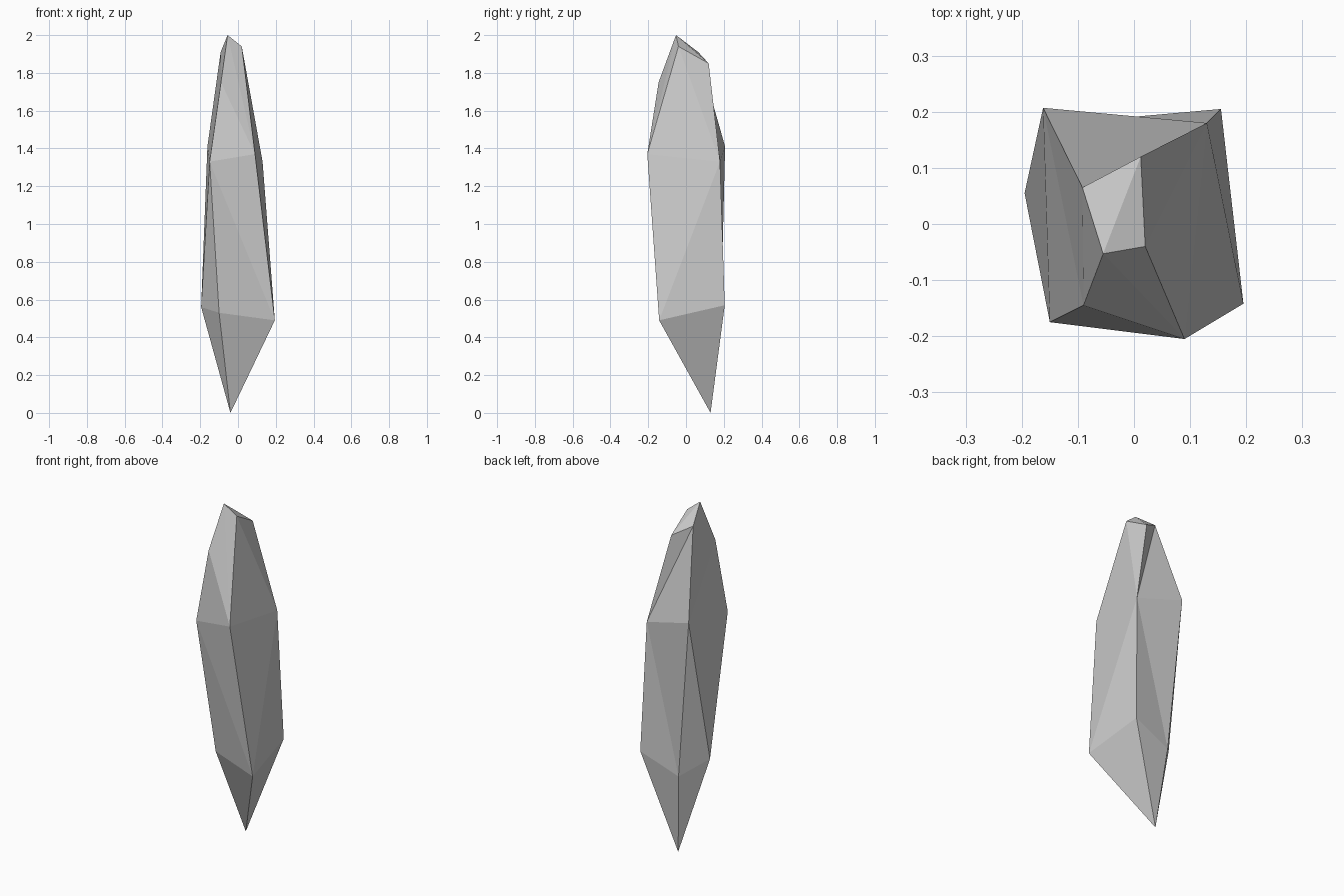
import bpy, bmesh

if "Cube" in bpy.data.objects:
    bpy.data.objects.remove(bpy.data.objects["Cube"])

bm = bmesh.new()


def ring(points):
    return [bm.verts.new(p) for p in points]


def stitch(lower, upper, steps):
    """Triangulate between two closed rings; each step advances l(ower) or u(pper)."""
    i = j = 0
    for s in steps:
        a, b = lower[i % len(lower)], upper[j % len(upper)]
        if s == "l":
            i += 1
            c = lower[i % len(lower)]
        else:
            j += 1
            c = upper[j % len(upper)]
        bm.faces.new((a, c, b))


def fan(centre, rim):
    for a, b in zip(rim, rim[1:]):
        bm.faces.new((centre, a, b))


# Irregular crystal cross-sections, counter-clockwise from the front left
tip = bm.verts.new((-0.04, 0.13, 0.0))
waist = ring([(-0.10, -0.065, 0.53), (0.195, -0.142, 0.49), (0.155, 0.205, 0.57),
              (-0.08, 0.184, 0.475), (-0.195, 0.055, 0.56)])
shoulder = ring([(-0.15, -0.175, 1.33), (0.09, -0.205, 1.37),
                 (0.13, 0.18, 1.33), (-0.162, 0.207, 1.41)])
crown = ring([(-0.09, -0.145, 1.75), (-0.055, -0.053, 2.0), (0.02, -0.04, 1.94),
              (0.012, 0.12, 1.85), (-0.092, 0.065, 1.91)])

# Pointed base, facet bands and chipped top
fan(tip, waist + waist[:1])
stitch(waist, shoulder, "luullulul")
stitch(shoulder, crown, "luuluulul")
fan(crown[1], crown[2:] + crown[:1])

bmesh.ops.recalc_face_normals(bm, faces=bm.faces[:])
mesh = bpy.data.meshes.new("crystal_shard")
bm.to_mesh(mesh)
bm.free()
shard = bpy.data.objects.new("crystal_shard", mesh)
bpy.context.collection.objects.link(shard)
